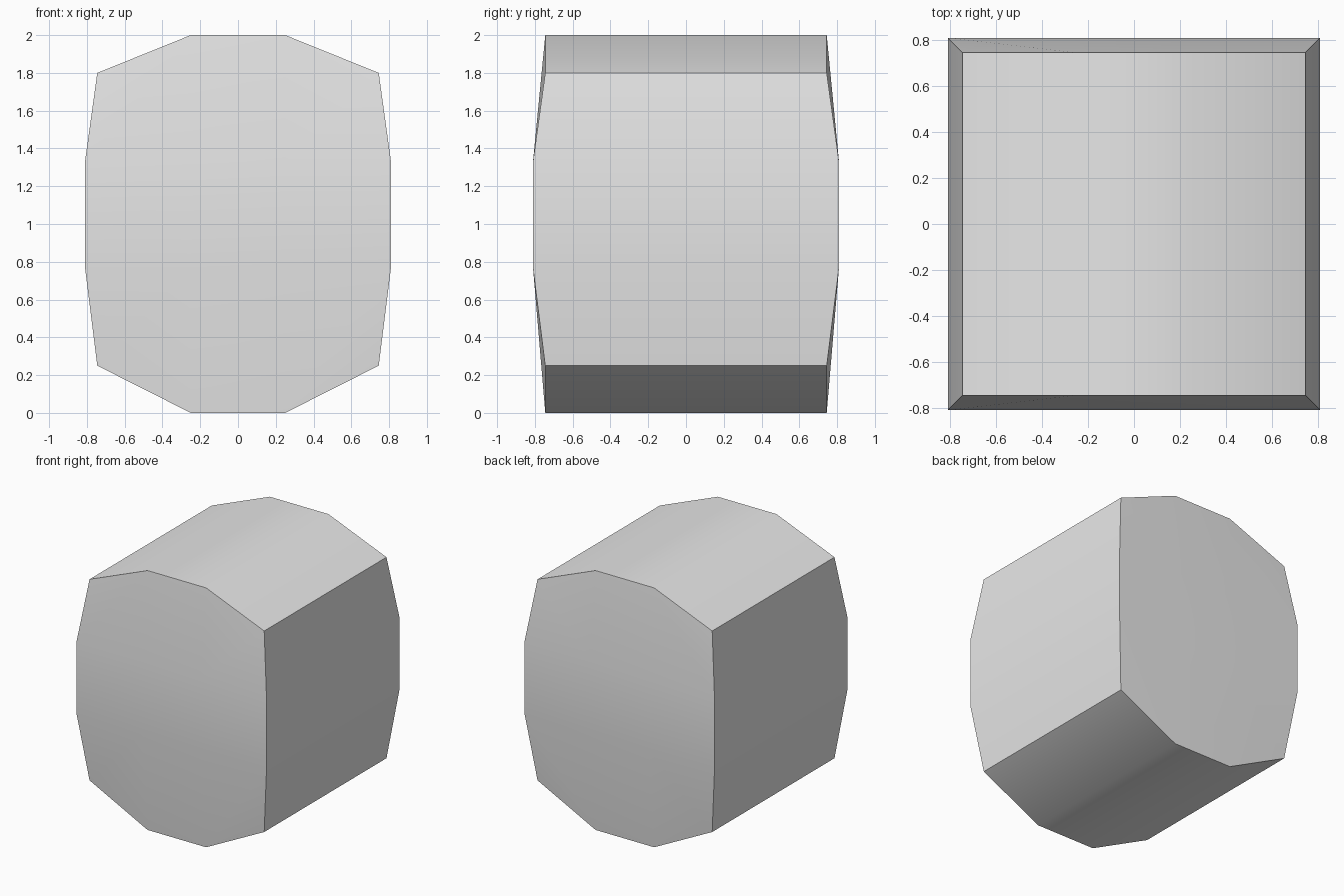
import bpy
import bmesh
import math

cube = bpy.data.objects.get("Cube")
if cube:
    bpy.data.objects.remove(cube, do_unlink=True)

# Plain grey material
grey = bpy.data.materials.new("light grey")
grey.use_nodes = True
colour = (0.8, 0.8, 0.8, 1)
grey.diffuse_color = colour
grey.node_tree.nodes["Principled BSDF"].inputs["Base Color"].default_value = colour

# Square levels from bottom to top: half width, corner height, crown height
LEVELS = [
    (0.745, 0.25, 0.0),
    (0.81, 0.77, 0.77),
    (0.81, 1.33, 1.33),
    (0.745, 1.8, 2.0),
]
CROWN = 0.25  # half width of the flat strip along the top and bottom

bm = bmesh.new()


def wall(side):
    """Rows of points on the front (-1) or back (1) wall."""
    rows = []
    for half, z_corner, z_crown in LEVELS:
        points = ((-half, z_corner), (-CROWN, z_crown), (CROWN, z_crown), (half, z_corner))
        rows.append([bm.verts.new((x, side * half, z)) for x, z in points])
    return rows


def bridge(a, b):
    """Join two equal rows of points with quads."""
    for i in range(len(a) - 1):
        bm.faces.new((a[i], a[i + 1], b[i + 1], b[i]))


front, back = wall(-1), wall(1)

# Front and back walls
for rows in (front, back):
    for lower, upper in zip(rows, rows[1:]):
        bridge(lower, upper)

# Left and right walls
for end in (0, -1):
    bridge([row[end] for row in front], [row[end] for row in back])

# Arched underside and roof
for level in (0, -1):
    bridge(front[level], back[level])

bmesh.ops.recalc_face_normals(bm, faces=bm.faces)
mesh = bpy.data.meshes.new("rounded_block")
bm.to_mesh(mesh)
bm.free()
mesh.materials.append(grey)

block = bpy.data.objects.new("rounded_block", mesh)
bpy.context.collection.objects.link(block)

# Smooth the gentle bends and keep the rims sharp
bpy.ops.object.select_all(action="DESELECT")
block.select_set(True)
bpy.context.view_layer.objects.active = block
bpy.ops.object.shade_smooth_by_angle(angle=math.radians(35))
